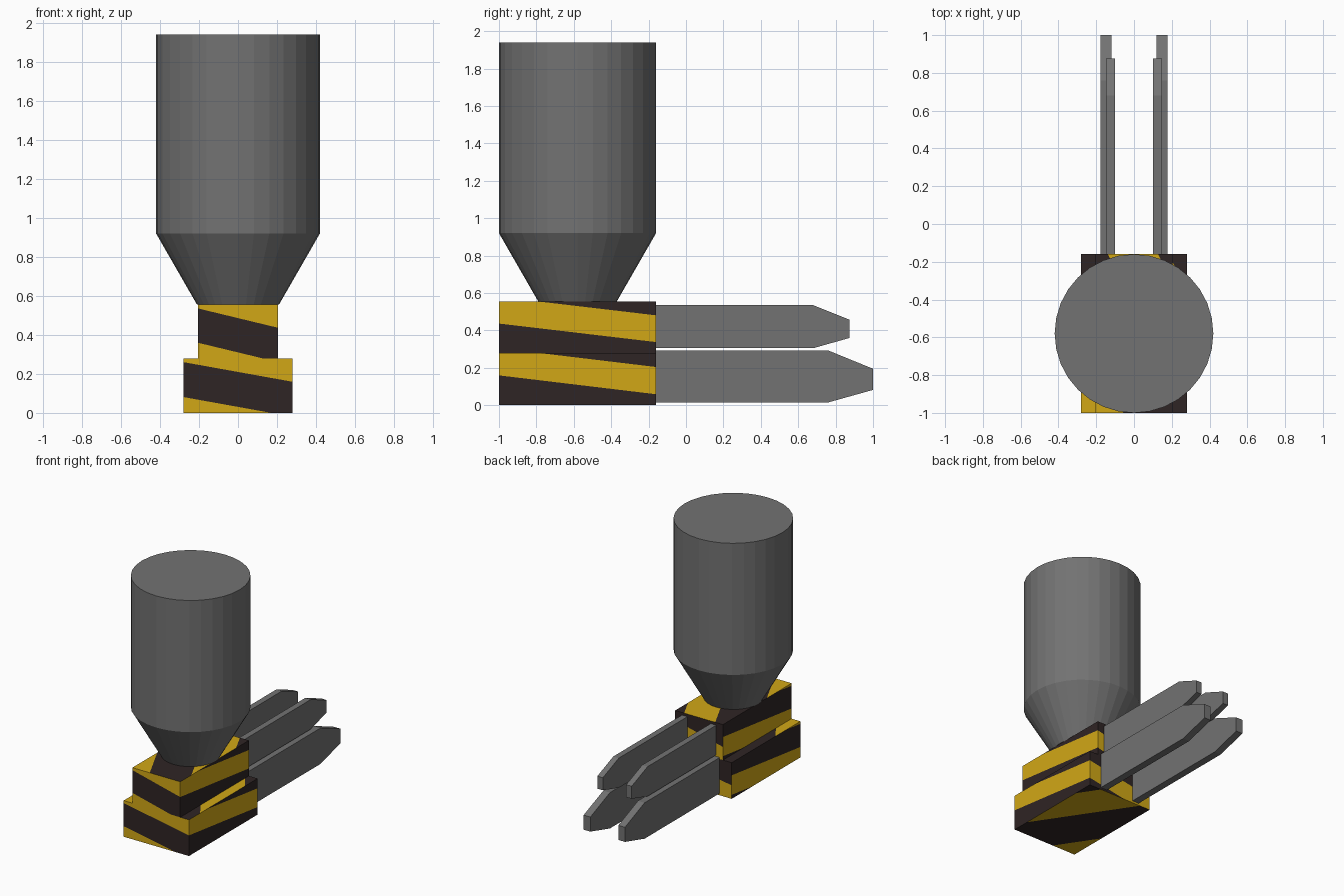
import bpy, bmesh, math
from mathutils import Vector

if "Cube" in bpy.data.objects:
    bpy.data.objects.remove(bpy.data.objects["Cube"])


def material(name, rgb):
    m = bpy.data.materials.new(name)
    m.diffuse_color = (*rgb, 1)
    m.use_nodes = True
    m.node_tree.nodes["Principled BSDF"].inputs["Base Color"].default_value = m.diffuse_color
    return m


GREY = material("steel grey", (0.17, 0.17, 0.17))
YELLOW = material("hazard yellow", (0.64, 0.39, 0.008))
DARK = material("hazard dark", (0.028, 0.018, 0.018))


def finish(bm, name, *mats):
    me = bpy.data.meshes.new(name)
    bm.to_mesh(me)
    bm.free()
    for m in mats:
        me.materials.append(m)
    ob = bpy.data.objects.new(name, me)
    bpy.context.collection.objects.link(ob)
    return ob


# Stripe boundaries: dark | yellow | dark | yellow | dark
BOUNDS = (-0.25, 0.29, 0.93, 1.45)


def striped_box(name, lo, hi):
    lo, hi = Vector(lo), Vector(hi)
    bm = bmesh.new()
    bmesh.ops.create_cube(bm, size=1)
    for v in bm.verts:
        v.co = (lo + hi) / 2 + v.co * (hi - lo)
    dx, dy, dz = hi - lo
    X, Y, Z = Vector((dx, 0, 0)), Vector((0, dy, 0)), Vector((0, 0, dz))
    # side: normal, origin, u axis, v axis, u weight, v weight, offset
    sides = [
        ((0, -1, 0), lo, X, Z, 0.36, 1, 0),
        ((1, 0, 0), lo + X, Y, Z, 0.36, 1, 0.36),
        ((0, 1, 0), lo + X + Y, -X, Z, 0.36, 1, 0.72),
        ((-1, 0, 0), lo + Y, -Y, Z, 0.36, 1, -0.36),
        ((0, 0, 1), lo + Z, X, Y, 0.8, 0.8, 0),
        ((0, 0, -1), lo, X, Y, 0.8, 0.8, 0),
    ]
    bm.normal_update()
    for n, o, U, V, a, b, off in sides:
        n = Vector(n)
        grad = U * (a / U.length_squared) + V * (b / V.length_squared)

        def faces():
            return [f for f in bm.faces if f.normal.dot(n) > 0.9]

        for k in BOUNDS:
            fs = faces()
            geom = fs + list({e for f in fs for e in f.edges}) + list({v for f in fs for v in f.verts})
            point = o + grad * ((k - off) / grad.length_squared)
            bmesh.ops.bisect_plane(bm, geom=geom, dist=1e-5, plane_co=point, plane_no=grad.normalized())
            bm.normal_update()
        for f in faces():
            g = (f.calc_center_median() - o).dot(grad) + off
            band = sum(g > k for k in BOUNDS)
            f.material_index = 0 if band % 2 else 1
    return finish(bm, name, YELLOW, DARK)


# Striped base blocks
striped_box("lower_block", (-0.28, -1, 0), (0.28, -0.16, 0.28))
striped_box("upper_block", (-0.205, -1, 0.28), (0.205, -0.16, 0.555))

# Hopper: funnel and drum as one revolved body
bm = bmesh.new()
N = 32
rings = [[bm.verts.new((r * math.cos(2 * math.pi * i / N), -0.58 + r * math.sin(2 * math.pi * i / N), z))
          for i in range(N)] for r, z in ((0.21, 0.555), (0.42, 0.92), (0.42, 1.94))]
for a, b in zip(rings, rings[1:]):
    for i in range(N):
        j = (i + 1) % N
        bm.faces.new((a[i], a[j], b[j], b[i]))
bm.faces.new(rings[0][::-1])
bm.faces.new(rings[-1])
finish(bm, "hopper", GREY)


# Paired prongs with tapered tips
def prong(name, x0, x1, profile):
    bm = bmesh.new()
    f = bm.faces.new([bm.verts.new((x0, y, z)) for y, z in profile])
    ext = bmesh.ops.extrude_face_region(bm, geom=[f])["geom"]
    for v in ext:
        if isinstance(v, bmesh.types.BMVert):
            v.co.x = x1
    bmesh.ops.recalc_face_normals(bm, faces=bm.faces)
    finish(bm, name, GREY)


for side, s in (("right", 1), ("left", -1)):
    prong("lower_prong_" + side, s * 0.12, s * 0.177,
          [(-0.17, 0.015), (0.76, 0.015), (1, 0.082), (1, 0.195), (0.76, 0.293), (-0.17, 0.293)])
    prong("upper_prong_" + side, s * 0.1, s * 0.147,
          [(-0.17, 0.305), (0.68, 0.305), (0.875, 0.36), (0.875, 0.457), (0.68, 0.535), (-0.17, 0.535)])
